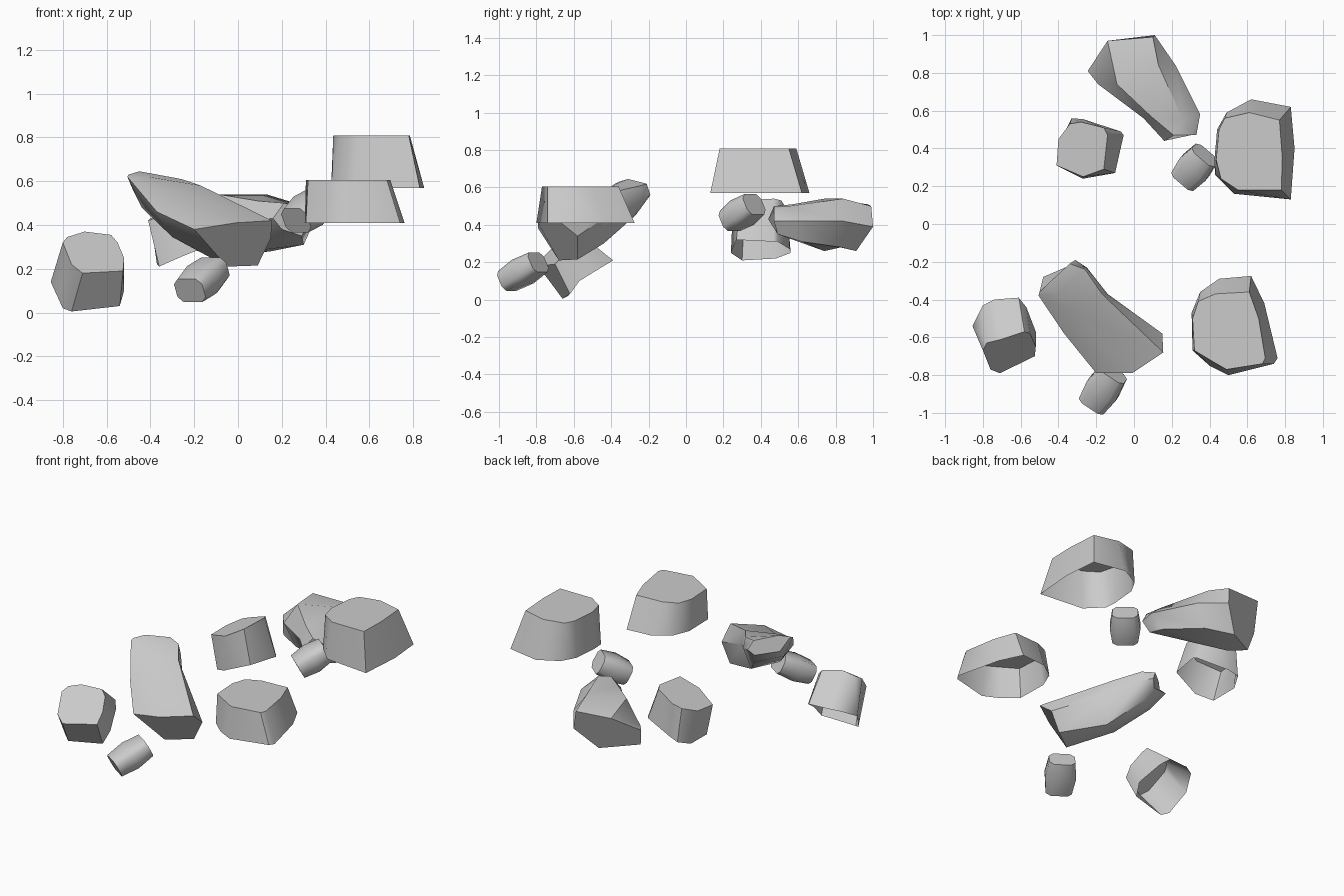
import bpy, bmesh
from math import radians, cos, sin, pi
from mathutils import Vector


def rock(name, rings, open_base=False):
    """Loft a stone through rings of matching points and cap its ends."""
    bm = bmesh.new()
    loops = [[bm.verts.new(p) for p in ring] for ring in rings]
    for a, b in zip(loops, loops[1:]):
        n = len(a)
        for i in range(n):
            j = (i + 1) % n
            bm.faces.new((a[i], a[j], b[j], b[i]))
    bm.faces.new(loops[-1])
    if not open_base:
        bm.faces.new(loops[0][::-1])
    bmesh.ops.recalc_face_normals(bm, faces=bm.faces)
    mesh = bpy.data.meshes.new(name)
    bm.to_mesh(mesh)
    bm.free()
    ob = bpy.data.objects.new(name, mesh)
    bpy.context.collection.objects.link(ob)
    bpy.ops.object.select_all(action='DESELECT')
    ob.select_set(True)
    bpy.context.view_layer.objects.active = ob
    bpy.ops.object.shade_smooth_by_angle(angle=radians(47))
    return ob


def flat(points, z):
    return [(x, y, z) for x, y in points]


def pebble(name, start, end, half_w, half_h):
    """Squarish stone with a slight belly, lying along start -> end."""
    start, end = Vector(start), Vector(end)
    axis = (end - start).normalized()
    side = axis.cross(Vector((0, 0, 1))).normalized()
    up = side.cross(axis)
    # Eight-point section: a box with chamfered corners
    section = [(1, .55), (.65, 1), (-.65, 1), (-1, .55),
               (-1, -.55), (-.65, -1), (.65, -1), (1, -.55)]
    rings = []
    for t, s in ((0, .84), (.5, 1), (1, .84)):
        c = start.lerp(end, t)
        rings.append([c + side * u * half_w * s + up * v * half_h * s for u, v in section])
    return rock(name, rings)


# Wide flat-topped slabs, open underneath
rock("front_slab", [
    flat([(.305, -.47), (.35, -.36), (.45, -.29), (.62, -.275), (.69, -.42),
          (.76, -.71), (.74, -.74), (.50, -.80), (.40, -.75), (.31, -.67)], .41),
    flat([(.31, -.50), (.34, -.41), (.43, -.37), (.61, -.36), (.66, -.50),
          (.695, -.71), (.68, -.74), (.49, -.77), (.42, -.73), (.32, -.67)], .605)], True)
rock("back_slab", [
    flat([(.425, .33), (.44, .50), (.49, .59), (.62, .66), (.83, .62),
          (.85, .40), (.83, .13), (.53, .16), (.43, .26)], .57),
    flat([(.435, .34), (.45, .50), (.48, .56), (.61, .59), (.77, .55),
          (.785, .35), (.78, .18), (.55, .18), (.46, .24)], .808)], True)

# Blocky tilted stones, open underneath
rock("front_block", [
    [(-.76, -.66, .005), (-.80, -.63, .02), (-.855, -.54, .14), (-.80, -.43, .20),
     (-.74, -.40, .21), (-.61, -.39, .21), (-.57, -.44, .18), (-.52, -.57, .10), (-.54, -.62, .03)],
    [(-.71, -.79, .18), (-.76, -.77, .22), (-.80, -.67, .32), (-.78, -.63, .345),
     (-.70, -.61, .37), (-.58, -.57, .355), (-.55, -.58, .32), (-.52, -.65, .25), (-.525, -.70, .19)]], True)
rock("back_block", [
    [(-.36, .30, .21), (-.37, .48, .22), (-.33, .56, .25), (-.27, .555, .27),
     (-.07, .49, .31), (-.055, .47, .31), (-.10, .27, .32), (-.27, .24, .25)],
    [(-.41, .31, .42), (-.40, .45, .43), (-.34, .53, .46), (-.28, .54, .48),
     (-.16, .51, .53), (-.14, .47, .54), (-.16, .29, .53), (-.27, .25, .47)]], True)

# Small pebbles
pebble("front_pebble", (-.22, -.955, .10), (-.11, -.79, .20), .092, .07)
pebble("back_pebble", (.265, .235, .42), (.375, .365, .51), .09, .073)

# Long leaning boulders
rock("front_boulder", [
    [(-.50, -.36, .63), (-.45, -.31, .645), (-.34, -.21, .62),
     (-.31, -.19, .56), (-.34, -.22, .52), (-.48, -.28, .56)],
    [(-.505, -.38, .62), (-.41, -.37, .62), (-.26, -.24, .61),
     (-.25, -.23, .54), (-.31, -.27, .45), (-.44, -.38, .48)],
    [(-.37, -.58, .46), (-.33, -.46, .56), (-.17, -.37, .58),
     (-.14, -.37, .48), (-.16, -.44, .30), (-.30, -.54, .345)],
    [(-.20, -.79, .38), (-.01, -.79, .41), (.155, -.68, .42),
     (.15, -.58, .34), (.09, -.58, .215), (-.05, -.68, .21)]])
rock("back_boulder", [
    [(.16, .44, .43), (.21, .47, .50), (.30, .47, .48),
     (.33, .47, .42), (.29, .49, .35), (.20, .48, .38)],
    [(.05, .56, .42), (.09, .57, .51), (.26, .55, .50),
     (.35, .58, .42), (.30, .62, .31), (.12, .60, .31)],
    [(-.19, .74, .39), (-.09, .74, .54), (.13, .84, .54),
     (.22, .84, .42), (.15, .83, .28), (-.10, .74, .26)],
    [(-.245, .81, .40), (-.14, .97, .51), (.10, .99, .50),
     (.11, 1.0, .39), (-.01, .91, .26), (-.22, .78, .29)]])
